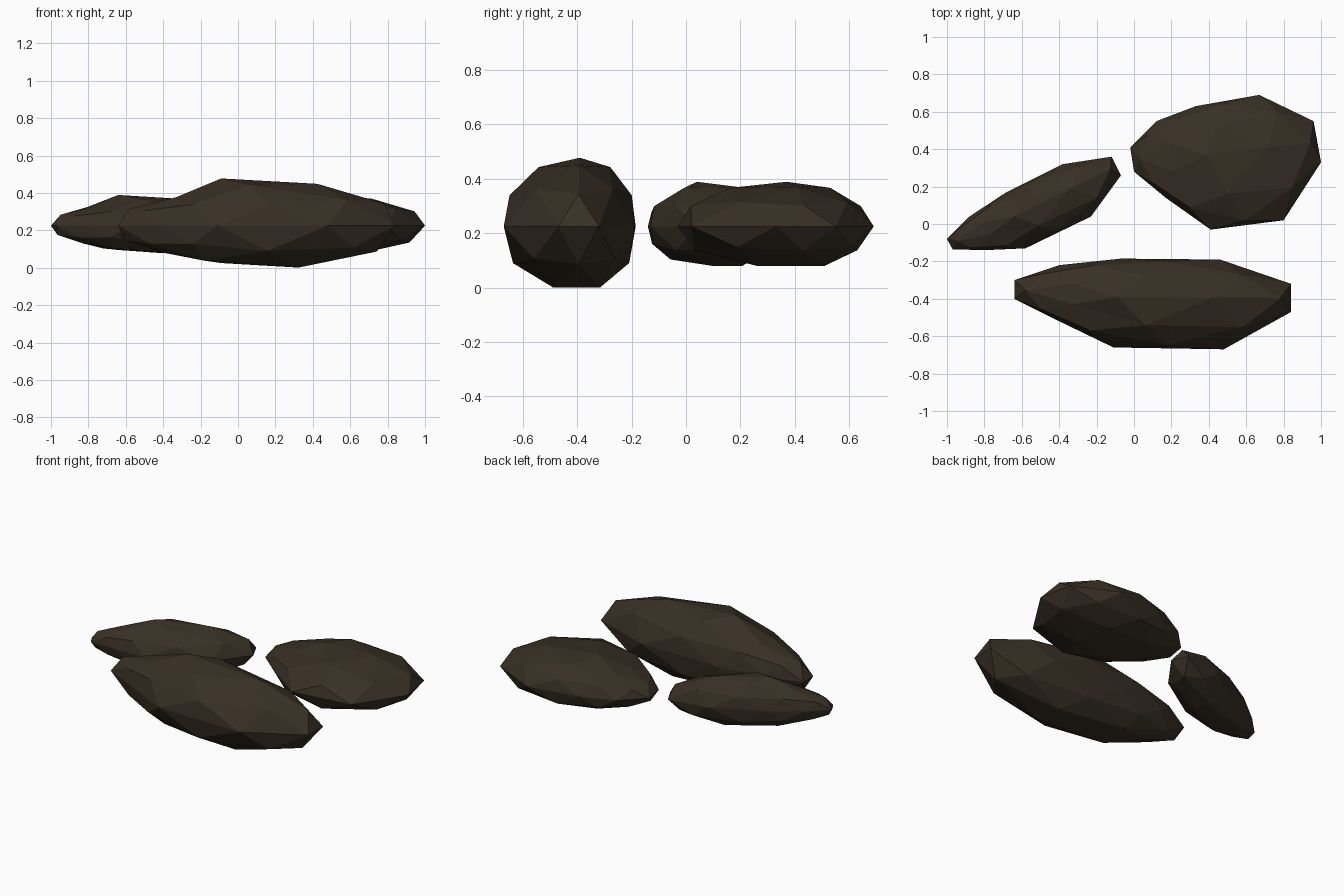
import bpy, bmesh, math
from mathutils import Vector

if "Cube" in bpy.data.objects:
    bpy.data.objects.remove(bpy.data.objects["Cube"])

MID_Z = 0.225
# How thick the stone is around its equator (blunt end first, thin tail in the middle)
THICK = [1, 1, 0.95, 0.72, 0.65, 0.65, 0.72, 0.95, 1, 1]

mat = bpy.data.materials.new("dark_stone")
mat.diffuse_color = (0.04, 0.029, 0.018, 1)
mat.use_nodes = True
mat.node_tree.nodes["Principled BSDF"].inputs["Base Color"].default_value = mat.diffuse_color


def rock(name, centre, half_height, outline):
    """Icosphere whose ten equator corners follow the outline seen from above."""
    c = Vector(centre)
    spokes = [Vector(p) - c for p in outline]
    bm = bmesh.new()
    bmesh.ops.create_icosphere(bm, subdivisions=2, radius=1)
    for v in bm.verts:
        h = math.hypot(v.co.x, v.co.y)
        if h < 0.01:  # top and bottom tips
            z = 0.96 if v.co.z > 0 else -0.76
            v.co = (c.x, c.y, MID_Z + z * half_height)
            continue
        k = (math.degrees(math.atan2(v.co.y, v.co.x)) % 360) / 36 - 0.5
        i = math.floor(k + 0.01)
        between = abs(k - i) > 0.25
        a, b = i % 10, (i + 1) % 10
        if between:
            spoke = (spokes[a] + spokes[b]) / 2 / math.cos(math.radians(18))
            t = (THICK[a] + THICK[b]) / 2
        else:
            spoke, t = spokes[a], THICK[a]
        xy = c + h * spoke
        v.co = (xy.x, xy.y, MID_Z + v.co.z * t * half_height)
    bmesh.ops.recalc_face_normals(bm, faces=bm.faces)
    me = bpy.data.meshes.new(name)
    bm.to_mesh(me)
    bm.free()
    me.materials.append(mat)
    bpy.context.collection.objects.link(bpy.data.objects.new(name, me))


# Long stone at the front
rock("front_rock", (-0.09, -0.39), 0.263,
     [(0.84, -0.32), (0.46, -0.19), (-0.07, -0.185), (-0.40, -0.22), (-0.64, -0.30),
      (-0.64, -0.40), (-0.40, -0.52), (-0.11, -0.66), (0.48, -0.67), (0.84, -0.47)])

# Broad stone at the back right
rock("right_rock", (0.38, 0.37), 0.171,
     [(0.96, 0.55), (0.67, 0.69), (0.33, 0.63), (0.12, 0.55), (-0.02, 0.41),
      (0.00, 0.28), (0.17, 0.14), (0.41, -0.03), (0.80, 0.02), (1.00, 0.33)])

# Slim stone at the back left
rock("left_rock", (-0.64, 0.04), 0.171,
     [(-0.12, 0.36), (-0.38, 0.32), (-0.69, 0.165), (-0.88, 0.04), (-1.00, -0.08),
      (-0.97, -0.135), (-0.80, -0.14), (-0.58, -0.13), (-0.23, 0.04), (-0.07, 0.26)])
